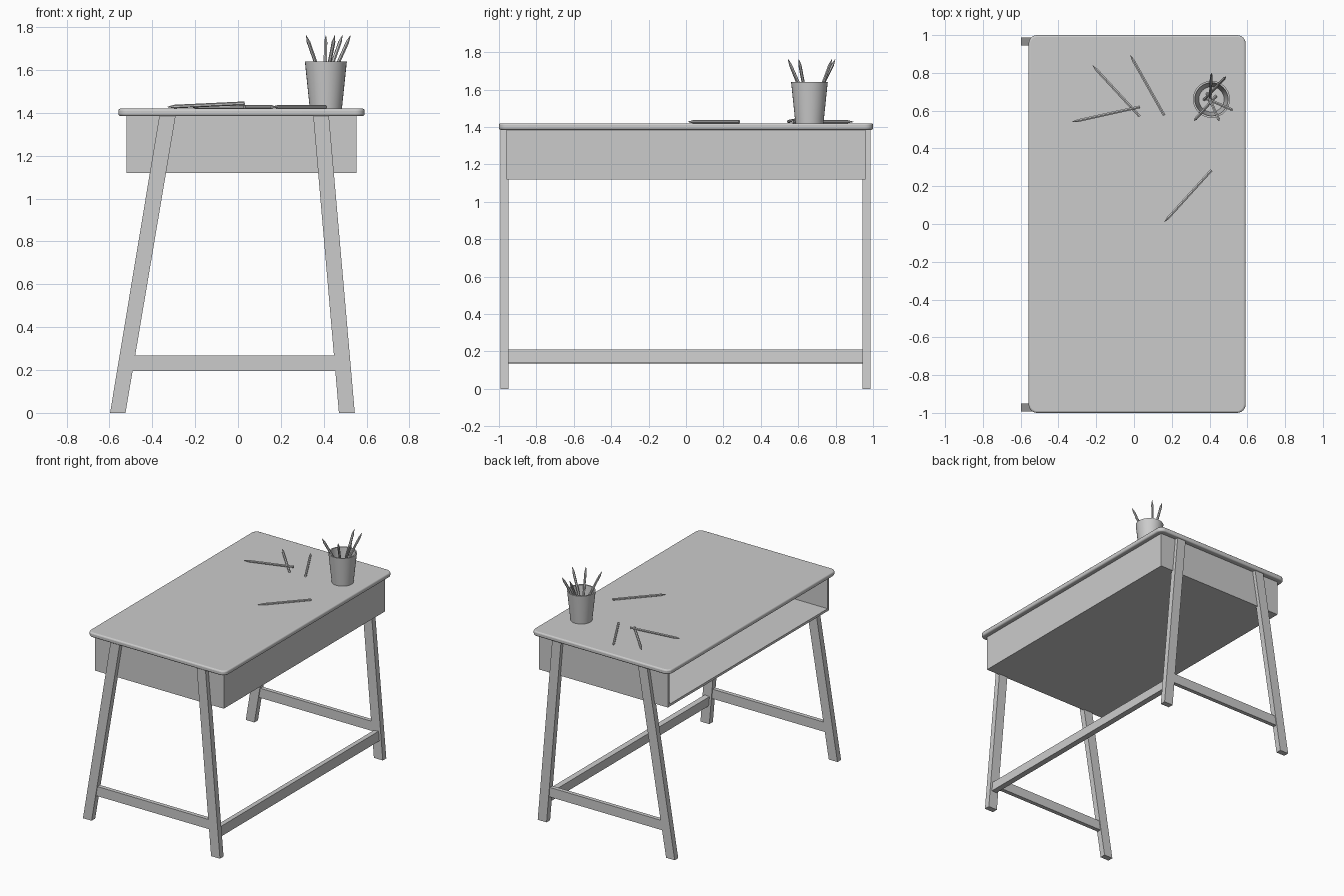
import bpy, bmesh, math
from mathutils import Vector, Matrix

if "Cube" in bpy.data.objects:
    bpy.data.objects.remove(bpy.data.objects["Cube"])


def finish(name, bm, smooth=False, bevel=0, segments=2):
    bmesh.ops.recalc_face_normals(bm, faces=bm.faces)
    me = bpy.data.meshes.new(name)
    bm.to_mesh(me)
    bm.free()
    ob = bpy.data.objects.new(name, me)
    bpy.context.collection.objects.link(ob)
    if bevel:
        mod = ob.modifiers.new("bevel", 'BEVEL')
        mod.width, mod.segments, mod.limit_method = bevel, segments, 'ANGLE'
    if smooth:
        bpy.ops.object.select_all(action='DESELECT')
        ob.select_set(True)
        bpy.context.view_layer.objects.active = ob
        bpy.ops.object.shade_smooth_by_angle(angle=math.radians(35))
    return ob


def prism(name, profile, y0, y1, **kw):
    """Extrude an x-z profile along y."""
    bm = bmesh.new()
    face = bm.faces.new([bm.verts.new((x, y0, z)) for x, z in profile])
    new = bmesh.ops.extrude_face_region(bm, geom=[face])["geom"]
    bmesh.ops.translate(bm, vec=(0, y1 - y0, 0),
                        verts=[v for v in new if isinstance(v, bmesh.types.BMVert)])
    return finish(name, bm, **kw)


def board(name, x0, x1, y0, y1, z0, z1, **kw):
    return prism(name, [(x0, z0), (x1, z0), (x1, z1), (x0, z1)], y0, y1, **kw)


def pencil(name, tip, end, radius=0.0085, point=0.035):
    """Six-sided barrel with a sharpened cone."""
    tip, end = Vector(tip), Vector(end)
    axis = tip - end
    length = axis.length
    rot = axis.to_track_quat('Z', 'Y').to_matrix().to_4x4()
    bm = bmesh.new()
    for r2, z0, z1 in ((radius, 0, length - point), (0.001, length - point, length)):
        bmesh.ops.create_cone(bm, cap_ends=True, segments=6, radius1=radius, radius2=r2,
                              depth=z1 - z0, matrix=Matrix.Translation((0, 0, (z0 + z1) / 2)))
    bmesh.ops.transform(bm, matrix=Matrix.Translation(end) @ rot, verts=bm.verts)
    return finish(name, bm)


# Desk top with rounded corners and softened edges
bm = bmesh.new()
bmesh.ops.create_cube(bm, size=1, matrix=Matrix.Translation((0.0165, 0, 1.4025))
                      @ Matrix.Diagonal((1.149, 2, 0.035, 1)))
upright = [e for e in bm.edges if abs(e.verts[0].co.z - e.verts[1].co.z) > 0.01]
bmesh.ops.bevel(bm, geom=upright, offset=0.045, segments=6, profile=0.5, affect='EDGES')
finish("desk_top", bm, smooth=True, bevel=0.01, segments=3)

# Storage compartment, open on the -x side
X0, X1, Y, Z0, Z1, T = -0.521, 0.554, 0.96, 1.12, 1.387, 0.018
board("compartment_floor", X0, X1 - T, -Y + T, Y - T, Z0, Z0 + T)
board("compartment_panel", X1 - T, X1, -Y, Y, Z0, Z1)
for side, y0 in (("front", -Y), ("back", Y - T)):
    board("compartment_%s_side" % side, X0, X1 - T, y0, y0 + T, Z0, Z1)

# Splayed legs and the short rung joining each pair
ZT = 1.387
for side, y0, y1 in (("front", -0.993, -0.95), ("back", 0.945, 0.987)):
    prism(side + "_left_leg", [(-0.597, 0), (-0.525, 0), (-0.291, ZT), (-0.367, ZT)], y0, y1)
    prism(side + "_right_leg", [(0.471, 0), (0.545, 0), (0.424, ZT), (0.351, ZT)], y0, y1)
    board(side + "_rung", -0.505, 0.468, y0 + 0.006, y1 - 0.006, 0.195, 0.267)

# Long stretcher between the right legs, tilted with them
c, u, v = Vector((0.493, 0.173)), Vector((0.996, 0.087)), Vector((-0.087, 0.996))
prism("long_stretcher", [c + u * a * 0.02 + v * b * 0.036
                         for a, b in ((-1, -1), (1, -1), (1, 1), (-1, 1))], -0.955, 0.95)

# Pencil cup, revolved from a thin-walled profile
CX, CY, N = 0.41, 0.66, 32
profile = [(0.075, 1.42), (0.098, 1.64), (0.088, 1.64), (0.067, 1.432)]
bm = bmesh.new()
rings = [[bm.verts.new((CX + r * math.cos(2 * math.pi * i / N),
                        CY + r * math.sin(2 * math.pi * i / N), z)) for i in range(N)]
         for r, z in profile]
for lo, hi in zip(rings, rings[1:]):
    for i in range(N):
        j = (i + 1) % N
        bm.faces.new((lo[i], lo[j], hi[j], hi[i]))
bm.faces.new(rings[0])
bm.faces.new(rings[-1])
finish("pencil_cup", bm, smooth=True)

# Pencils standing in the cup: tip x, y then end x, y
standing = [(0.318, 0.547, 0.432, 0.675), (0.410, 0.798, 0.402, 0.637),
            (0.452, 0.545, 0.388, 0.690), (0.487, 0.780, 0.372, 0.660),
            (0.525, 0.603, 0.380, 0.665)]
for i, (tx, ty, ex, ey) in enumerate(standing):
    pencil("cup_pencil_%d" % (i + 1), (tx, ty, 1.762), (ex, ey, 1.437))

# Pencils lying on the desk; one rests across another
lying = [(-0.22, 0.84, 0.03, 0.57, 1.428), (-0.02, 0.895, 0.16, 0.575, 1.428),
         (-0.33, 0.54, 0.03, 0.62, 1.445), (0.16, 0.01, 0.41, 0.285, 1.428)]
for i, (tx, ty, ex, ey, ez) in enumerate(lying):
    pencil("desk_pencil_%d" % (i + 1), (tx, ty, 1.428), (ex, ey, ez))
